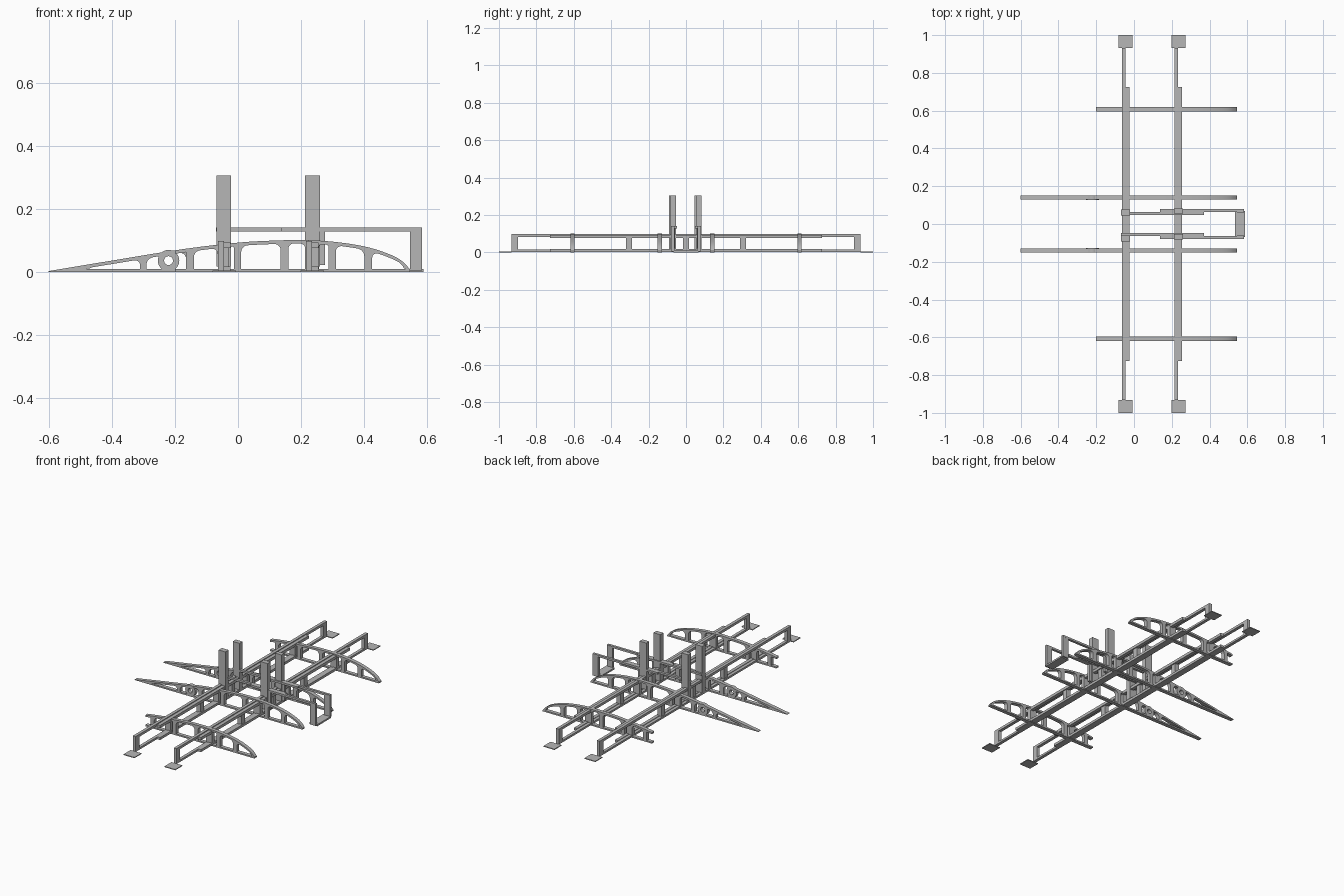
import bpy, math

if "Cube" in bpy.data.objects:
    bpy.data.objects.remove(bpy.data.objects["Cube"], do_unlink=True)

grey = bpy.data.materials.new("plain_grey")
grey.use_nodes = True
grey.diffuse_color = (0.47, 0.47, 0.47, 1)
grey.node_tree.nodes["Principled BSDF"].inputs["Base Color"].default_value = grey.diffuse_color


def box(name, xs, ys, zs):
    bpy.ops.mesh.primitive_cube_add(size=1, location=[sum(s) / 2 for s in (xs, ys, zs)])
    ob = bpy.context.object
    ob.name = name
    ob.scale = [abs(s[1] - s[0]) for s in (xs, ys, zs)]
    bpy.ops.object.transform_apply(location=False, rotation=False, scale=True)
    ob.data.materials.append(grey)
    return ob


def plate(name, loops, y, thick):
    """Flat x-z outline (first loop) with holes (other loops), extruded along y."""
    cu = bpy.data.curves.new(name, 'CURVE')
    cu.dimensions = '2D'
    cu.fill_mode = 'BOTH'
    cu.extrude = thick / 2
    for pts in loops:
        sp = cu.splines.new('POLY')
        sp.points.add(len(pts) - 1)
        for p, (x, z) in zip(sp.points, pts):
            p.co = (x, z, 0, 1)
        sp.use_cyclic_u = True
    ob = bpy.data.objects.new(name, cu)
    bpy.context.collection.objects.link(ob)
    ob.location.y = y
    ob.rotation_euler.x = math.pi / 2
    bpy.ops.object.select_all(action='DESELECT')
    ob.select_set(True)
    bpy.context.view_layer.objects.active = ob
    bpy.ops.object.convert(target='MESH')
    ob = bpy.context.object
    ob.data.materials.clear()
    ob.data.materials.append(grey)
    bpy.ops.object.shade_smooth_by_angle(angle=math.radians(30))
    return ob


# Aerofoil upper surface, smoothly interpolated
FOIL = [(-.6, .003), (-.4, .036), (-.17, .073), (0, .093), (.1, .099), (.2, .101),
        (.3, .096), (.4, .081), (.47, .06), (.52, .035), (.545, .008)]


def slope(i):
    a, b = FOIL[max(i - 1, 0)], FOIL[min(i + 1, len(FOIL) - 1)]
    return (b[1] - a[1]) / (b[0] - a[0])


def top(x):
    i = max(k for k in range(len(FOIL) - 1) if FOIL[k][0] <= x + 1e-6)
    (x0, z0), (x1, z1) = FOIL[i], FOIL[i + 1]
    h = x1 - x0
    t = (x - x0) / h
    return (z0 * (1 + 2 * t) * (1 - t) ** 2 + slope(i) * h * t * (1 - t) ** 2
            + z1 * t * t * (3 - 2 * t) + slope(i + 1) * h * t * t * (t - 1))


CAP, FLOOR, TIP = 0.011, 0.009, 0.545


def bay(x0, x1):
    """Lightening hole with rounded gussets under the cap."""
    r = min(0.02, (x1 - x0) * 0.3)
    pts = [(x0, FLOOR), (x1, FLOOR)]
    n = 24
    for k in range(n + 1):
        x = x1 + (x0 - x1) * (1 - math.cos(math.pi * k / n)) / 2
        d = min(x - x0, x1 - x, r)
        drop = r - math.sqrt(max(r * r - (r - d) ** 2, 0))
        pts.append((x, max(top(x) - CAP - drop, FLOOR + 0.002)))
    return pts


def upper(x0, x1, n, off=0):
    return [(x0 + (x1 - x0) * k / n, top(x0 + (x1 - x0) * k / n) - off) for k in range(n + 1)]


BAYS = [(-.48, -.31), (-.29, -.165), (-.14, -.064), (-.028, -.013), (.01, .135),
        (.16, .213), (.257, .287), (.31, .4), (.425, .53)]

for side, tag in ((-1, "front"), (1, "back")):
    # Long inner ribs with a ring boss
    y = side * 0.14
    plate(tag + "_inner_rib", [upper(-.6, TIP, 60) + [(TIP, 0), (-.6, 0)]]
          + [bay(*b) for b in BAYS], y, 0.023)
    ring = [[(-.22 + r * math.cos(a * math.pi / 16), .036 + r * math.sin(a * math.pi / 16))
             for a in range(32)] for r in (.034, .014)]
    plate(tag + "_rib_ring", ring, y, 0.024)

    # Short outer ribs with an open forked tail
    fork = [(-.2, 0), (-.2, FLOOR), (-.165, FLOOR)] + upper(-.165, -.2, 3, CAP)
    plate(tag + "_outer_rib", [upper(-.2, TIP, 40) + [(TIP, 0)] + fork]
          + [bay(*b) for b in BAYS[2:]], side * 0.607, 0.023)

# Two built-up spars across the ribs
for cx, tag in ((-.044, "tail"), (.235, "nose")):
    outer, inner = (cx - .02, cx - .001), (cx - .001, cx + .02)
    box(tag + "_spar_top", outer, (-.933, .933), (.083, .098))
    box(tag + "_spar_top_doubler", inner, (-.726, .726), (.076, .093))
    box(tag + "_spar_bottom", outer, (-.933, .933), (.003, .015))
    box(tag + "_spar_bottom_doubler", inner, (-.726, .726), (.003, .018))
    for y in (-.305, 0, .305):
        box(tag + "_spar_block", (cx - .014, cx + .014), (y - .016, y + .016), (.012, .085))
    for s in (-1, 1):
        box(tag + "_spar_end", outer, (s * .898, s * .933), (.003, .098))
        box(tag + "_end_pad", (cx - .037, cx + .037), (s * .932, s * 1), (0, .005))

# Four tall posts
for name, cx, ys in (("tail_front", -.045, (-.092, -.06)), ("tail_back", -.045, (.046, .076)),
                     ("nose_front", .236, (-.083, -.053)), ("nose_back", .236, (.055, .083))):
    box(name + "_post", (cx - .023, cx + .023), ys, (.018, .305))

# Nose frame: overlapping rails, uprights and floor
for s, tag in ((-1, "front"), (1, "back")):
    box(tag + "_inner_rail", (-.07, .37), (s * .048, s * .064), (.129, .141))
    box(tag + "_outer_rail", (.138, .583), (s * .064, s * .079), (.129, .141))
    box(tag + "_rail_strut", (.258, .275), (s * .06, s * .076), (.022, .13))
    box(tag + "_nose_upright", (.545, .583), (s * .062, s * .078), (.005, .139))
box("nose_floor", (.535, .588), (-.068, .068), (0, .01))
